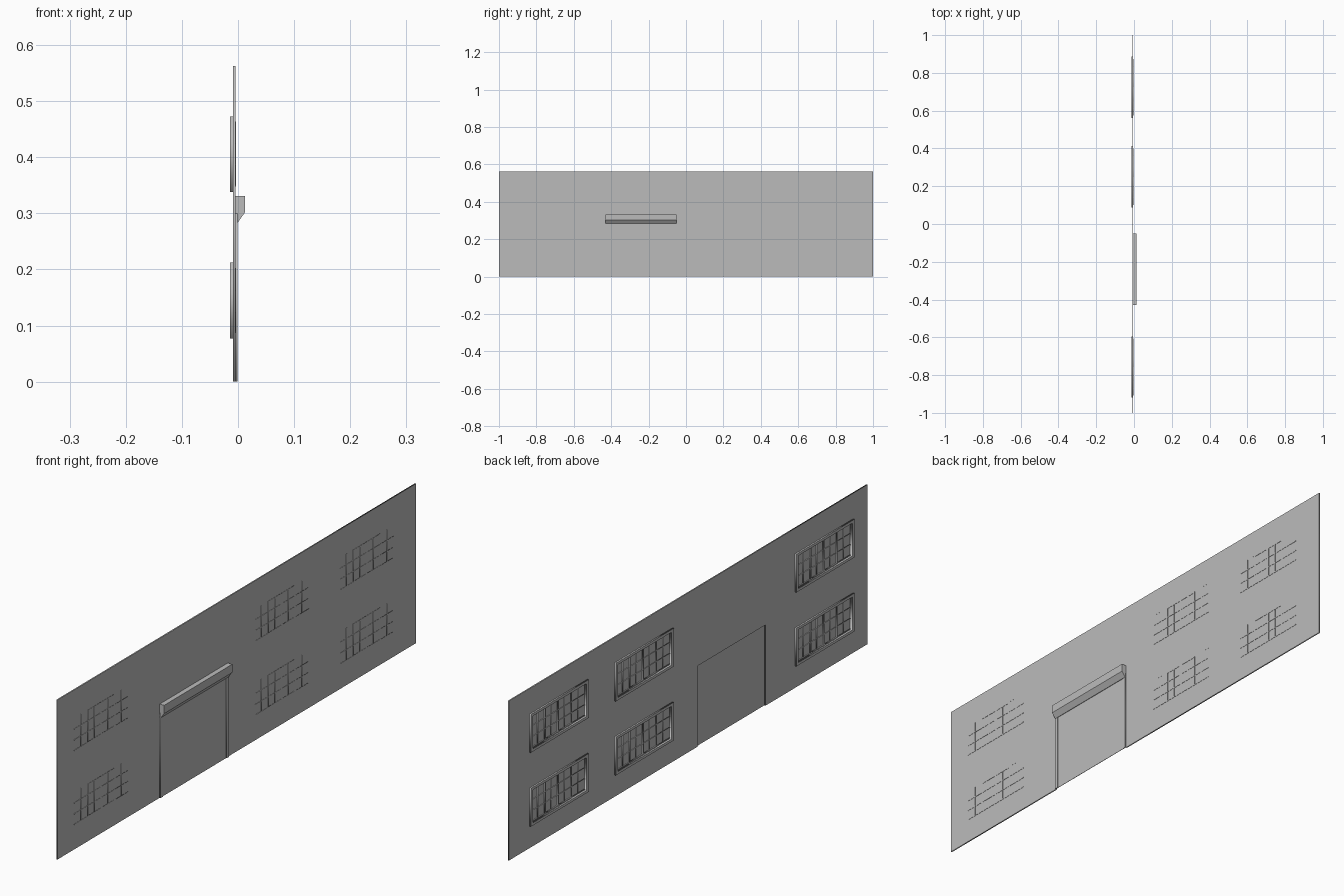
import bpy
from mathutils import Matrix

cube = bpy.data.objects.get("Cube")
if cube:
    bpy.data.objects.remove(cube, do_unlink=True)

GREY = (0.5, 0.5, 0.5, 1)
mat = bpy.data.materials.new("plain_grey")
mat.use_nodes = True
mat.diffuse_color = GREY
mat.node_tree.nodes["Principled BSDF"].inputs["Base Color"].default_value = GREY


def rect(y0, y1, z0, z1):
    return [(y0, z0), (y1, z0), (y1, z1), (y0, z1)]


def panel(name, outlines, x0, x1):
    """Filled (y, z) outlines, inner ones cut as holes, from x0 to x1."""
    curve = bpy.data.curves.new(name, "CURVE")
    curve.dimensions = "2D"
    curve.fill_mode = "BOTH"
    curve.extrude = (x1 - x0) / 2
    for points in outlines:
        spline = curve.splines.new("POLY")
        spline.points.add(len(points) - 1)
        for p, (y, z) in zip(spline.points, points):
            p.co = (y, z, 0, 1)
        spline.use_cyclic_u = True
    ob = bpy.data.objects.new(name, curve)
    bpy.context.collection.objects.link(ob)
    bpy.ops.object.select_all(action="DESELECT")
    ob.select_set(True)
    bpy.context.view_layer.objects.active = ob
    bpy.ops.object.convert(target="MESH")
    ob = bpy.context.object
    # lay the drawing plane onto the wall plane
    turn = Matrix(((0, 0, 1, (x0 + x1) / 2), (1, 0, 0, 0), (0, 1, 0, 0), (0, 0, 0, 1)))
    ob.data.transform(turn)
    ob.data.materials.clear()
    ob.data.materials.append(mat)
    return ob


def box(name, x0, x1, y0, y1, z0, z1):
    return panel(name, [rect(y0, y1, z0, z1)], x0, x1)


WALL_BACK, WALL_FRONT = -0.009, -0.0045
FRAME_BACK, BAR_FRONT = -0.0143, -0.0036
DOOR_L, DOOR_R, DOOR_TOP = -0.43, -0.05, 0.285
HALF_W, HALF_H, FRAME = 0.162, 0.0675, 0.012
IN_W, IN_H = HALF_W - FRAME, HALF_H - FRAME * 0.8
centres = [(y, z) for y in (-0.757, 0.25, 0.724) for z in (0.1445, 0.4055)]

# wall with doorway and window openings
outline = [(-1, 0), (DOOR_L, 0), (DOOR_L, DOOR_TOP), (DOOR_R, DOOR_TOP),
           (DOOR_R, 0), (1, 0), (1, 0.563), (-1, 0.563)]
holes = [rect(y - IN_W, y + IN_W, z - IN_H, z + IN_H) for y, z in centres]
panel("wall", [outline] + holes, WALL_BACK, WALL_FRONT)


def ring(name, y0, y1, z0, z1, t, x0, x1):
    panel(name, [rect(y0, y1, z0, z1), rect(y0 + t, y1 - t, z0 + t, z1 - t)], x0, x1)


def window(y, z):
    # surround on the back of the wall
    panel("window_frame", [rect(y - HALF_W, y + HALF_W, z - HALF_H, z + HALF_H),
                           rect(y - IN_W, y + IN_W, z - IN_H, z + IN_H)],
          FRAME_BACK, WALL_BACK)
    box("window_glass", -0.0056, -0.0046, y - IN_W, y + IN_W, z - IN_H, z + IN_H)
    # pair of opening sashes in the middle
    for side in (-1, 1):
        a, b = sorted((y, y + side * IN_W / 2))
        ring("window_sash", a, b, z - IN_H, z + IN_H, 0.004, -0.009, BAR_FRONT)
    # upright glazing bars
    for k in (-3, -1, 1, 3):
        c = y + k * IN_W / 4
        box("upright_bar", -0.008, BAR_FRONT, c - 0.0015, c + 0.0015, z - IN_H, z + IN_H)
    # level glazing bars and bottom rail
    for c in (z - IN_H / 3, z + IN_H / 3, z - IN_H + 0.0015):
        box("level_bar", -0.0078, BAR_FRONT, y - IN_W, y + IN_W, c - 0.0015, c + 0.0015)


for y, z in centres:
    window(y, z)

# roller door curtain and its side rails
box("door_curtain", WALL_FRONT, -0.003, DOOR_L, DOOR_R, 0, 0.3)
for y in (DOOR_L, DOOR_R - 0.012):
    box("door_rail", WALL_FRONT, -0.001, y, y + 0.012, 0, 0.3)

# roller housing with a slanted underside
profile = [(WALL_FRONT, 0.283), (-0.001, 0.283), (0.0127, 0.302), (0.0127, 0.331),
           (WALL_FRONT, 0.331)]
verts = [(x, y, z) for y in (DOOR_L, DOOR_R) for x, z in profile]
n = len(profile)
faces = [tuple(range(n)), tuple(range(2 * n - 1, n - 1, -1))]
faces += [(i, i + n, (i + 1) % n + n, (i + 1) % n) for i in range(n)]
mesh = bpy.data.meshes.new("roller_housing")
mesh.from_pydata(verts, [], faces)
mesh.materials.append(mat)
bpy.context.collection.objects.link(bpy.data.objects.new("roller_housing", mesh))
